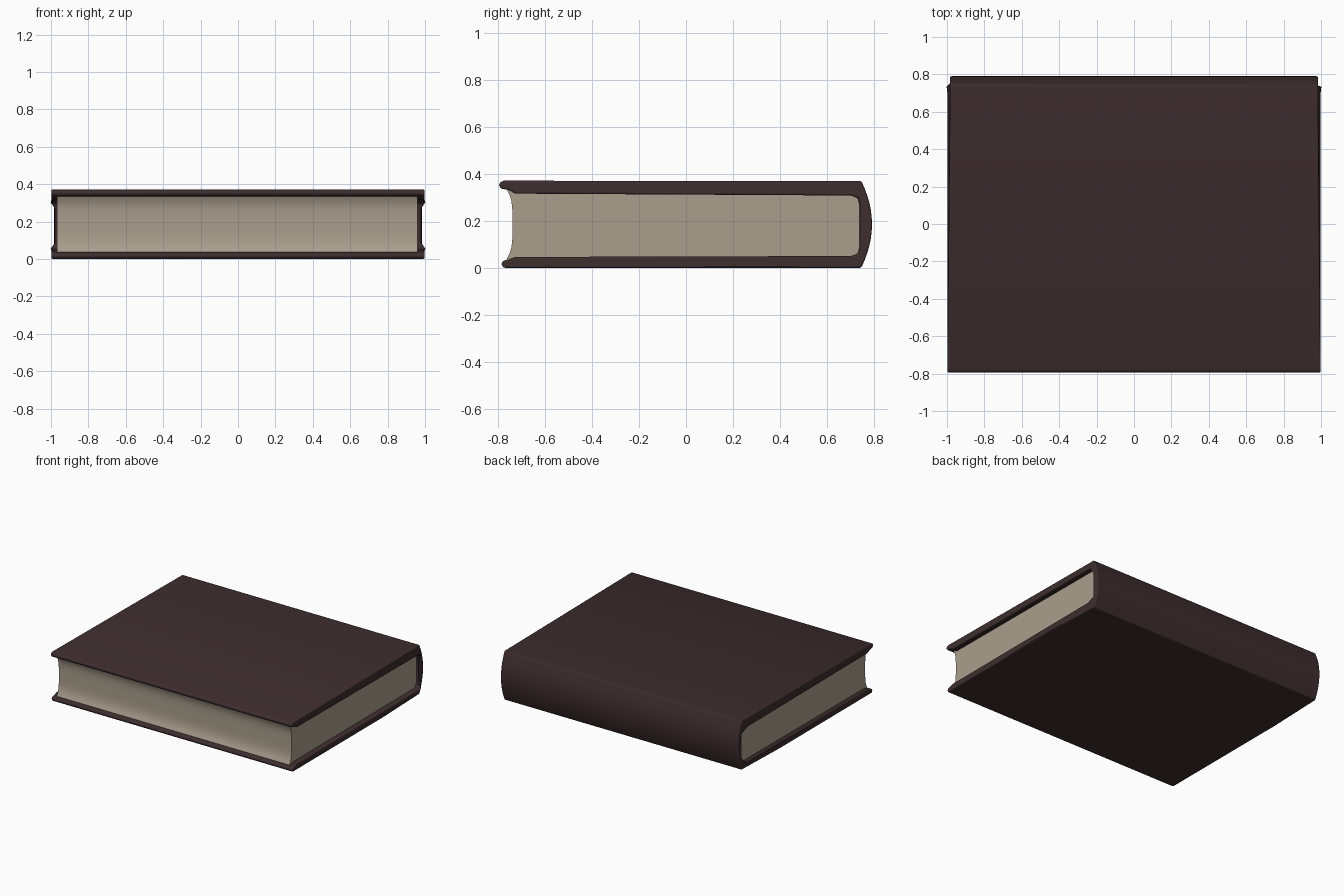
import bpy, bmesh, math

if "Cube" in bpy.data.objects:
    bpy.data.objects.remove(bpy.data.objects["Cube"])


def material(name, rgb):
    m = bpy.data.materials.new(name)
    m.diffuse_color = (*rgb, 1)
    m.use_nodes = True
    m.node_tree.nodes["Principled BSDF"].inputs["Base Color"].default_value = m.diffuse_color
    return m


def prism(name, profile, x0, x1, mat, bevel, shape=None):
    """Extrude a (y, z) profile along x, round its edges and shade smooth."""
    bm = bmesh.new()
    ends = [[bm.verts.new((x, y, z)) for y, z in profile] for x in (x0, x1)]
    n = len(profile)
    for i in range(n):
        j = (i + 1) % n
        bm.faces.new((ends[0][i], ends[0][j], ends[1][j], ends[1][i]))
    bm.faces.new(ends[0])
    bm.faces.new(ends[1])
    if shape:
        for v in bm.verts:
            shape(v)
    bmesh.ops.recalc_face_normals(bm, faces=bm.faces)
    me = bpy.data.meshes.new(name)
    bm.to_mesh(me)
    bm.free()
    ob = bpy.data.objects.new(name, me)
    bpy.context.collection.objects.link(ob)
    me.materials.append(mat)
    if bevel:
        b = ob.modifiers.new("round", 'BEVEL')
        b.width = bevel
        b.segments = 4
        b.limit_method = 'ANGLE'
        b.angle_limit = math.radians(32)
    bpy.context.view_layer.objects.active = ob
    ob.select_set(True)
    bpy.ops.object.shade_smooth_by_angle(angle=math.radians(40))
    ob.select_set(False)
    return ob


leather = material("dark brown leather", (0.047, 0.026, 0.027))
paper = material("aged paper", (0.40, 0.345, 0.27))

# Cover: two boards joined by a rounded spine
spine = []
for i in range(13):
    t = -1 + i / 6
    spine.append((0.745 + 0.045 * (1 - t * t), 0.188 + 0.183 * t))
cover = ([(-0.775, 0.005), (-0.3, 0.005), (0.3, 0.005)] + spine +
         [(-0.775, 0.373), (-0.79, 0.366), (-0.795, 0.353), (-0.785, 0.339),
          (-0.755, 0.334), (-0.725, 0.318), (0.70, 0.310),
          (0.728, 0.300), (0.738, 0.270),
          (0.738, 0.090), (0.728, 0.062), (0.70, 0.053),
          (-0.725, 0.049), (-0.75, 0.040), (-0.775, 0.034), (-0.785, 0.019)])
cover = [(y, z if z > 0.0051 else 0.003) for y, z in cover]


def narrow_spine(v):
    # head and tail of the spine draw in slightly
    if v.co.y > 0.73:
        v.co.x *= 0.985


prism("book_cover", cover, -0.998, 0.998, leather, 0.014, narrow_spine)

# Page block with a hollow fore-edge, tucked into the cover
fore = []
for i in range(13):
    t = 1 - i / 6
    fore.append((-0.737 - 0.025 * abs(t) ** 4, 0.188 + 0.148 * t))
pages = [(0.745, 0.042), (0.745, 0.325)] + fore
prism("page_block", pages, -0.968, 0.960, paper, 0)
# the book rests on its lower board
for ob in bpy.data.objects:
    ob.location.z = -0.002
